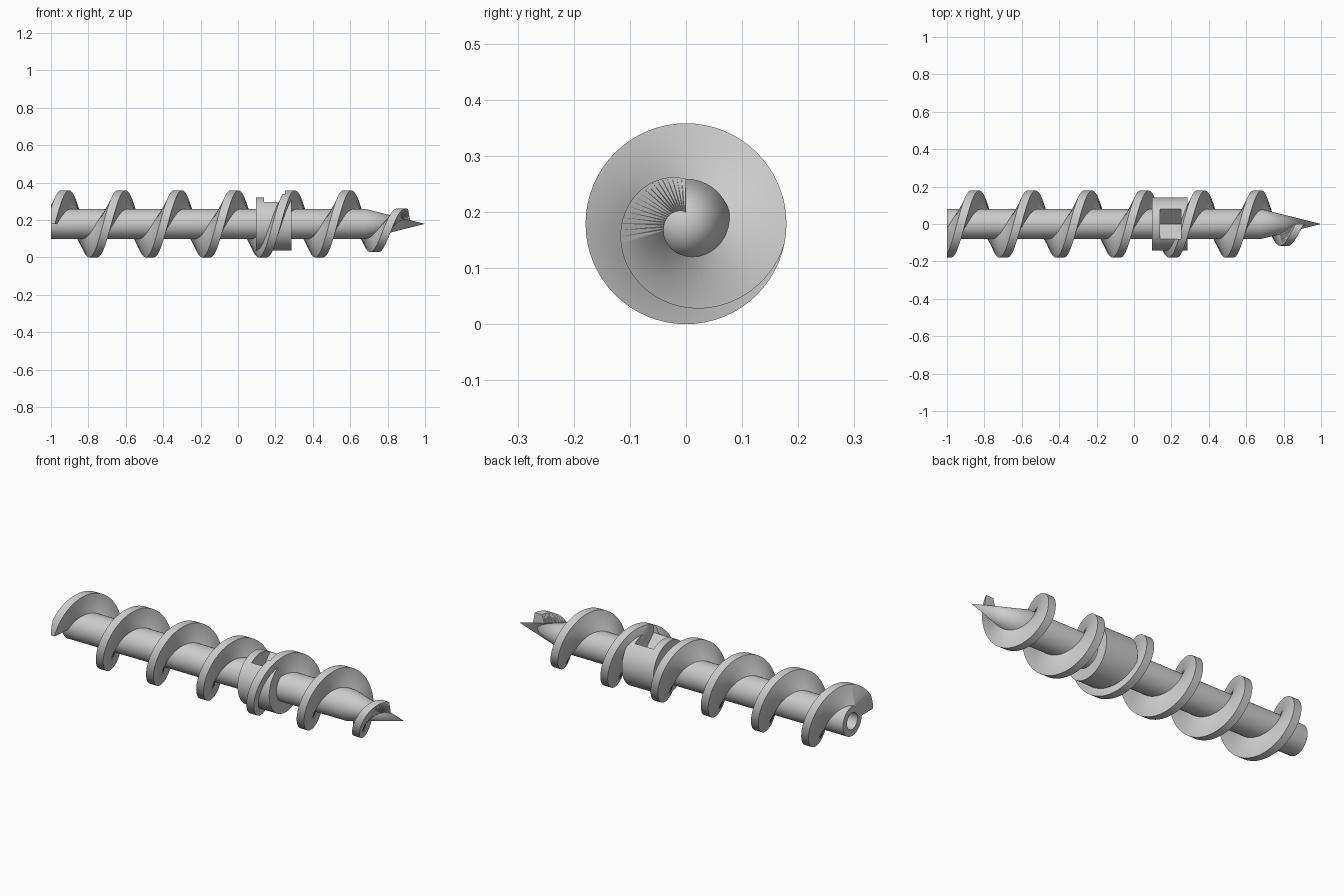
import bpy, bmesh, math

if "Cube" in bpy.data.objects:
    bpy.data.objects.remove(bpy.data.objects["Cube"])

AXIS_Z = 0.179
PITCH = 0.302
TOP_X = -0.017            # flight points straight up here
SHAFT_R, FLIGHT_R = 0.08, 0.179
CONE_X = 0.68

steel = bpy.data.materials.new("grey steel")
steel.diffuse_color = (0.6, 0.6, 0.6, 1)
steel.use_nodes = True
steel.node_tree.nodes["Principled BSDF"].inputs["Base Color"].default_value = steel.diffuse_color


def finish(bm, name):
    bmesh.ops.recalc_face_normals(bm, faces=bm.faces[:])
    me = bpy.data.meshes.new(name)
    bm.to_mesh(me)
    bm.free()
    me.materials.append(steel)
    ob = bpy.data.objects.new(name, me)
    bpy.context.collection.objects.link(ob)
    return ob


def lathe(name, profile, closed=False, n=64):
    """Spin (x, radius) points about the auger axis."""
    bm = bmesh.new()
    rings = []
    for x, r in profile:
        if r == 0:
            rings.append([bm.verts.new((x, 0, AXIS_Z))] * n)
        else:
            rings.append([bm.verts.new((x, r * math.cos(2 * math.pi * i / n),
                                        AXIS_Z + r * math.sin(2 * math.pi * i / n)))
                          for i in range(n)])
    pairs = list(zip(rings, rings[1:]))
    if closed:
        pairs.append((rings[-1], rings[0]))
    for a, b in pairs:
        for i in range(n):
            j = (i + 1) % n
            bm.faces.new(list(dict.fromkeys([a[i], a[j], b[j], b[i]])))
    return finish(bm, name)


# shaft with a blind bore at the back and a conical tip
shaft = lathe("shaft", [(-0.9, 0), (-0.9, 0.045), (-1, 0.045), (-1, SHAFT_R),
                        (CONE_X, SHAFT_R), (1, 0)])

# thick collar around the shaft
collar = lathe("collar", [(0.097, 0.07), (0.097, 0.142), (0.287, 0.142), (0.287, 0.07)],
               closed=True)


# helical flight, wider at the root, tapering in towards the tip
def build_flight():
    bm = bmesh.new()
    x0, x1 = TOP_X - 3.25 * PITCH, TOP_X + 3 * PITCH
    taper_x = x1 - 0.215
    steps = 400
    rings = []
    for s in range(steps + 1):
        x = x0 + (x1 - x0) * s / steps
        a = math.pi / 2 - 2 * math.pi * (x - TOP_X) / PITCH
        t = max(0, (x - taper_x) / (x1 - taper_x))
        outer = FLIGHT_R + (0.08 - FLIGHT_R) * t
        cone = SHAFT_R * min(1, (1 - x - 0.035) / (1 - CONE_X))
        inner = cone * 0.9
        back = 0.065 - 0.03 * t
        ring = []
        for dx, r in ((-back, inner), (-0.024, outer), (0.02, outer), (0.032, inner)):
            ring.append(bm.verts.new((x + dx, r * math.cos(a), AXIS_Z + r * math.sin(a))))
        rings.append(ring)
    for a, b in zip(rings, rings[1:]):
        for i in range(4):
            j = (i + 1) % 4
            bm.faces.new((a[i], a[j], b[j], b[i]))
    bm.faces.new(rings[0])
    bm.faces.new(rings[-1][::-1])
    bmesh.ops.triangulate(bm, faces=bm.faces[:])
    # trim flush with the back end of the shaft
    bmesh.ops.bisect_plane(bm, geom=bm.verts[:] + bm.edges[:] + bm.faces[:], dist=1e-6,
                           plane_co=(-1, 0, 0), plane_no=(-1, 0, 0), clear_outer=True)
    bmesh.ops.holes_fill(bm, edges=[e for e in bm.edges if e.is_boundary], sides=0)
    return finish(bm, "flight")


flight = build_flight()

# V-shaped notch across the top of the collar
bm = bmesh.new()
ends = [[bm.verts.new((x, y, z)) for y, z in ((0, 0.215), (0.08, 0.295), (0.08, 0.4),
                                              (-0.08, 0.4), (-0.08, 0.295))]
        for x in (0.138, 0.251)]
bm.faces.new(ends[0])
bm.faces.new(ends[1][::-1])
for i in range(5):
    j = (i + 1) % 5
    bm.faces.new((ends[0][i], ends[0][j], ends[1][j], ends[1][i]))
cutter = finish(bm, "notch_cutter")
cutter.hide_render = True

for ob in (shaft, collar, flight):
    bpy.ops.object.select_all(action='DESELECT')
    ob.select_set(True)
    bpy.context.view_layer.objects.active = ob
    mod = ob.modifiers.new("notch", 'BOOLEAN')
    mod.operation = 'DIFFERENCE'
    mod.solver = 'EXACT'
    mod.object = cutter
    bpy.ops.object.modifier_apply(modifier=mod.name)
    bpy.ops.object.shade_smooth_by_angle(angle=math.radians(30))

bpy.data.objects.remove(cutter)
